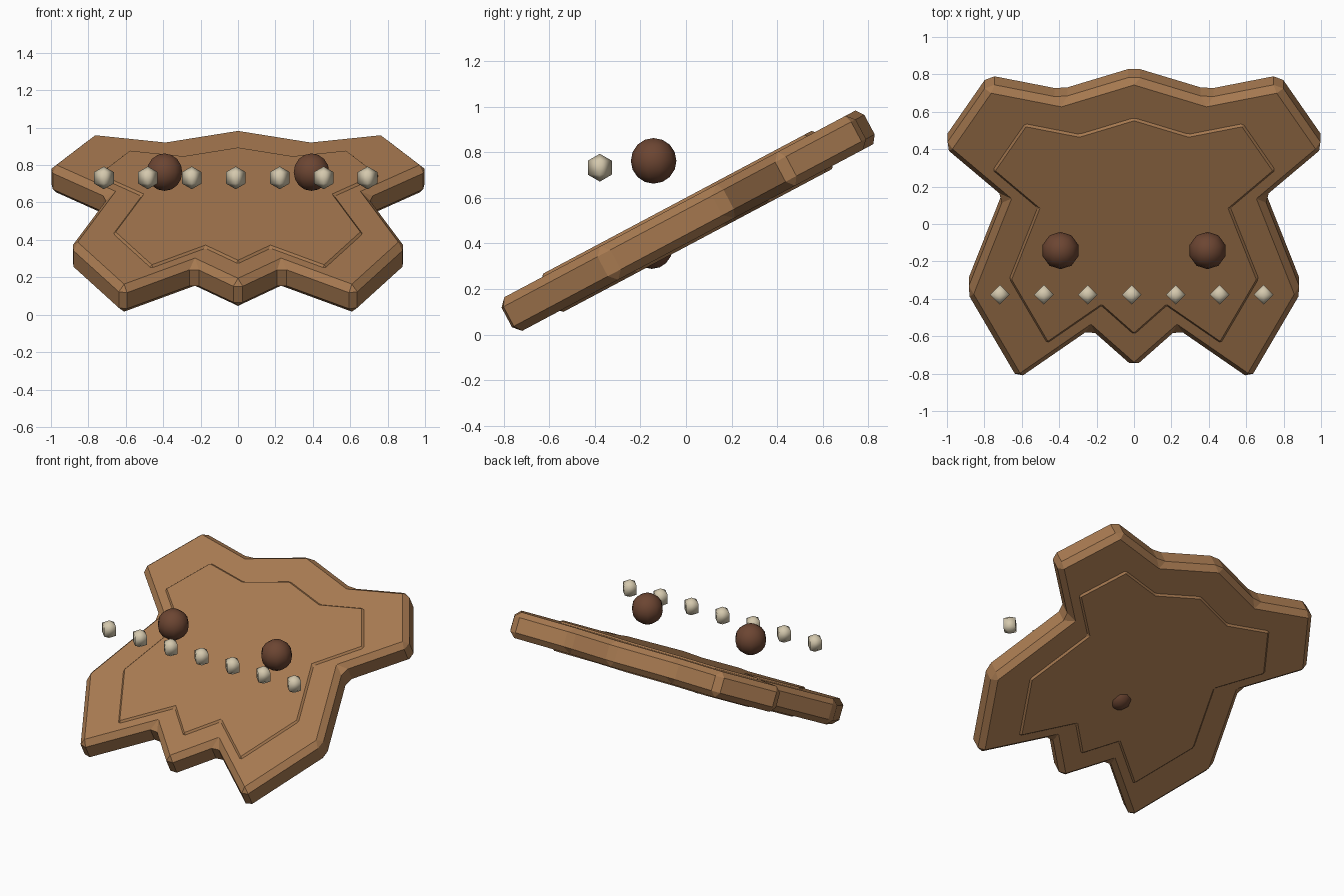
import bpy, bmesh, math
from mathutils import Matrix

TILT = math.radians(28)
SLAB_Z = 0.493

old = bpy.data.objects.get("Cube")
if old:
    bpy.data.objects.remove(old, do_unlink=True)


def make_material(name, rgb):
    mat = bpy.data.materials.new(name)
    mat.use_nodes = True
    color = (*rgb, 1.0)
    mat.diffuse_color = color
    mat.node_tree.nodes["Principled BSDF"].inputs["Base Color"].default_value = color
    return mat


wood = make_material("tan_brown", (0.39, 0.195, 0.082))
dark = make_material("dark_brown", (0.15, 0.06, 0.032))
ivory = make_material("ivory", (0.66, 0.58, 0.42))


def add_object(name, bm, mat):
    mesh = bpy.data.meshes.new(name)
    bm.to_mesh(mesh)
    bm.free()
    mesh.materials.append(mat)
    obj = bpy.data.objects.new(name, mesh)
    bpy.context.collection.objects.link(obj)
    return obj


# Half outline of the shield, from back centre to front centre
half = [(0, 0.923), (0.39, 0.79), (0.78, 0.876), (1.015, 0.493), (0.695, 0.188),
        (0.895, -0.383), (0.621, -0.912), (0.233, -0.609), (0, -0.842)]
outline = half + [(-x, y) for x, y in reversed(half[1:-1])]


def add_slab(name, scale, thickness, chamfer):
    """Tilted, chamfered extrusion of the outline."""
    bm = bmesh.new()
    face = bm.faces.new([bm.verts.new((x * scale, y * scale, -thickness / 2))
                         for x, y in outline])
    top = bmesh.ops.extrude_face_region(bm, geom=[face])["geom"]
    bmesh.ops.translate(bm, vec=(0, 0, thickness),
                        verts=[v for v in top if isinstance(v, bmesh.types.BMVert)])
    bmesh.ops.recalc_face_normals(bm, faces=bm.faces)
    obj = add_object(name, bm, wood)
    obj.matrix_world = Matrix.Translation((0, 0, SLAB_Z)) @ Matrix.Rotation(TILT, 4, 'X')
    bevel = obj.modifiers.new("chamfer", 'BEVEL')
    bevel.width = chamfer
    bevel.segments = 1
    bevel.limit_method = 'NONE'


def add_ball(name, location, radius, segments, rings, mat):
    """Smooth-shaded low-poly ball."""
    bm = bmesh.new()
    bmesh.ops.create_uvsphere(bm, u_segments=segments, v_segments=rings, radius=radius)
    for f in bm.faces:
        f.smooth = True
    add_object(name, bm, mat).location = location


# Main slab and the raised panel that shows on both faces
add_slab("body_slab", 1.0, 0.167, 0.035)
add_slab("raised_panel", 0.75, 0.19, 0.016)

# Floating eyes and the nose embedded in the slab
for side, x in (("left", 0.393), ("right", -0.393)):
    add_ball(side + "_eye", (x, -0.142, 0.762), 0.1, 10, 8, dark)
add_ball("nose", (0, -0.15, 0.378), 0.09, 10, 8, dark)

# Row of teeth
for i in range(7):
    add_ball(f"tooth_{i + 1}", (-0.717 + 0.235 * i, -0.378, 0.732), 0.061, 4, 3, ivory)
